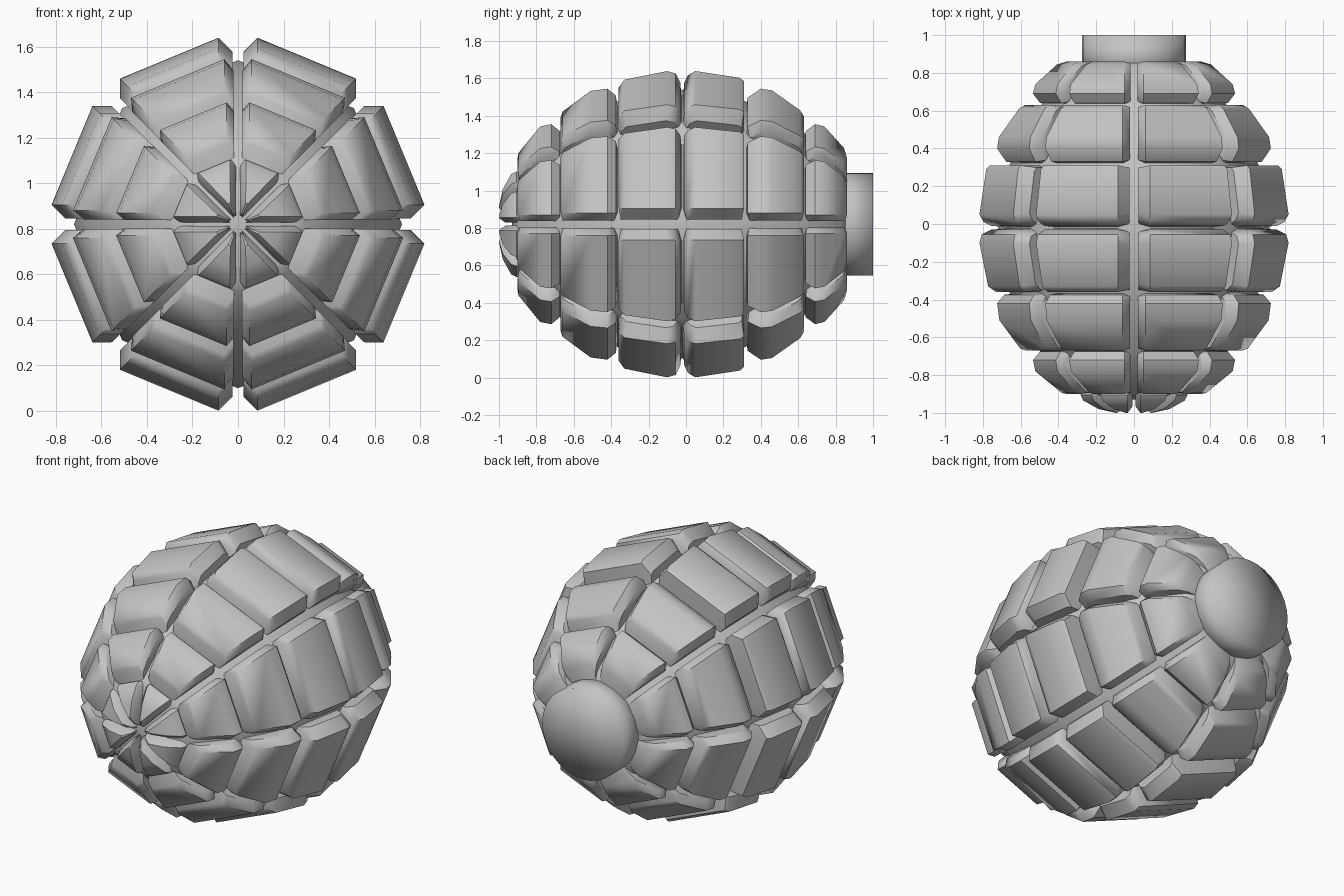
import bpy, bmesh, math

if "Cube" in bpy.data.objects:
    bpy.data.objects.remove(bpy.data.objects["Cube"])

CZ = 0.82          # height of the long axis, which runs along y
SECTORS = 8
STEP = 2 * math.pi / SECTORS

grey = bpy.data.materials.new("plain_grey")
grey.diffuse_color = (0.55, 0.55, 0.55, 1)
grey.use_nodes = True
grey.node_tree.nodes["Principled BSDF"].inputs["Base Color"].default_value = grey.diffuse_color


def point(y, r, a):
    return (r * math.cos(a), y, CZ + r * math.sin(a))


def finish(bm, name, angle=None):
    bmesh.ops.recalc_face_normals(bm, faces=bm.faces)
    me = bpy.data.meshes.new(name)
    bm.to_mesh(me)
    bm.free()
    me.materials.append(grey)
    me.shade_smooth()
    if angle:
        me.set_sharp_from_angle(angle=math.radians(angle))
    ob = bpy.data.objects.new(name, me)
    bpy.context.collection.objects.link(ob)
    return ob


def loft(bm, rings, closed):
    """Joins successive point rings with quads."""
    rings = [[bm.verts.new(p) for p in ring] for ring in rings]
    n = len(rings[0])
    for a, b in zip(rings, rings[1:]):
        for i in range(n if closed else n - 1):
            j = (i + 1) % n
            bm.faces.new((a[i], a[j], b[j], b[i]))
    return rings


def plate_row(name, profile, gap, low_gap, drop, push=0.0, shrink=0.93):
    """Eight raised plates: a (y, r) profile spans each sector, with bevelled ends."""
    bm = bmesh.new()
    mid = (profile[0][0] + profile[-1][0]) / 2
    low = [(mid + (y - mid) * shrink + push, max(r - drop, 0.03)) for y, r in profile]

    def layer(prof, g, start, sign):
        return [point(y, r, start + sign * math.asin(min(g / r, 0.33))) for y, r in prof]

    for s in range(SECTORS):
        a0, a1 = s * STEP, (s + 1) * STEP
        rings = loft(bm, [layer(low, low_gap, a0, 1), layer(profile, gap, a0, 1),
                          layer(profile, gap, a1, -1), layer(low, low_gap, a1, -1)], False)
        bm.faces.new(rings[0])
        bm.faces.new(rings[-1])
    return finish(bm, name, 42)


# inner body forming the groove floors
bm = bmesh.new()
floor = [(-0.93, 0.03), (-0.91, 0.24), (-0.89, 0.30), (-0.67, 0.50), (-0.36, 0.66), (-0.03, 0.72),
         (0.31, 0.66), (0.63, 0.49), (0.83, 0.33), (0.86, 0.26)]
rings = loft(bm, [[point(y, r, i * STEP) for i in range(SECTORS)] for y, r in floor], True)
bm.faces.new(rings[0])
bm.faces.new(rings[-1])
finish(bm, "groove_body", 60)

# rows of plates from the front tip to the neck
plate_row("tip_wedges", [(-0.88, 0.27), (-0.905, 0.285), (-0.935, 0.27), (-0.98, 0.19),
                         (-1.0, 0.10), (-0.97, 0.05), (-0.92, 0.04)],
          0.035, 0.008, 0.015, push=0.035, shrink=1.0)
plate_row("front_plates", [(-0.89, 0.24), (-0.90, 0.36), (-0.895, 0.385), (-0.78, 0.525),
                           (-0.72, 0.537), (-0.675, 0.50), (-0.66, 0.38)],
          0.05, 0.018, 0.04)
plate_row("front_shoulder_plates", [(-0.67, 0.43), (-0.67, 0.575), (-0.66, 0.605), (-0.51, 0.715),
                                    (-0.42, 0.727), (-0.375, 0.69), (-0.355, 0.55)],
          0.06, 0.02, 0.05)
plate_row("front_middle_plates", [(-0.36, 0.57), (-0.36, 0.735), (-0.33, 0.777), (-0.10, 0.823),
                                  (-0.055, 0.81), (-0.03, 0.76), (-0.02, 0.62)],
          0.085, 0.025, 0.065)
plate_row("back_middle_plates", [(-0.02, 0.62), (-0.01, 0.76), (0.01, 0.80), (0.05, 0.823),
                                 (0.29, 0.787), (0.31, 0.768), (0.31, 0.57)],
          0.085, 0.025, 0.065)
plate_row("back_shoulder_plates", [(0.31, 0.55), (0.33, 0.68), (0.40, 0.727), (0.46, 0.718),
                                   (0.61, 0.612), (0.63, 0.58), (0.63, 0.43)],
          0.06, 0.02, 0.05)
plate_row("back_plates", [(0.63, 0.40), (0.64, 0.50), (0.69, 0.537), (0.74, 0.525),
                          (0.845, 0.41), (0.86, 0.36), (0.86, 0.22)],
          0.05, 0.018, 0.04)

# round neck at the back
bm = bmesh.new()
N = 32
rings = loft(bm, [[point(y, 0.275, 2 * math.pi * i / N) for i in range(N)] for y in (0.78, 1.0)], True)
for ring, y in zip(rings, (0.78, 1.0)):
    c = bm.verts.new((0, y, CZ))
    for i in range(N):
        bm.faces.new((ring[i], ring[(i + 1) % N], c))
finish(bm, "neck")
